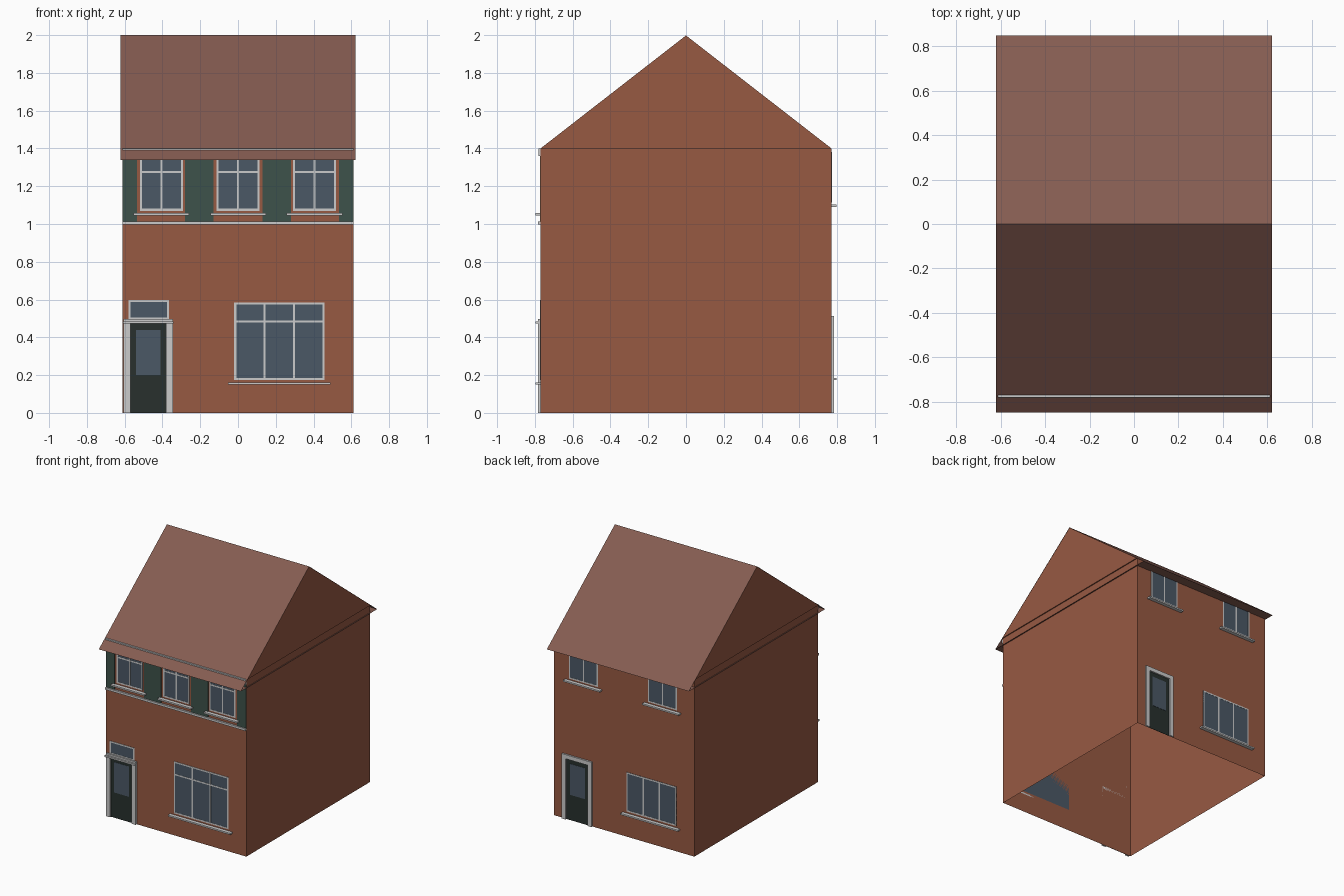
import bpy, bmesh

if "Cube" in bpy.data.objects:
    bpy.data.objects.remove(bpy.data.objects["Cube"])

W, D, EAVE, RIDGE = 0.612, 0.77, 1.40, 2.0
RX, RY = 0.621, 0.85
RZ = RIDGE - (RIDGE - EAVE) / D * RY
FRONT, BACK = -1, 1


def material(name, r, g, b):
    m = bpy.data.materials.new(name)
    m.diffuse_color = (r, g, b, 1)
    m.use_nodes = True
    m.node_tree.nodes["Principled BSDF"].inputs["Base Color"].default_value = m.diffuse_color
    return m


BRICK = material("brick", 0.31, 0.1, 0.055)
TILE = material("roof_tile", 0.235, 0.108, 0.083)
GLASS = material("glass", 0.07, 0.098, 0.133)
GREEN = material("green_cladding", 0.048, 0.084, 0.069)
DOOR = material("door_paint", 0.021, 0.03, 0.027)
TRIM = material("trim", 0.56, 0.56, 0.55)


def finish(name, bm, mat):
    me = bpy.data.meshes.new(name)
    bm.to_mesh(me)
    bm.free()
    me.materials.append(mat)
    ob = bpy.data.objects.new(name, me)
    bpy.context.collection.objects.link(ob)
    return ob


def extrude_x(name, profile, hx, mat, open_ends=False):
    """Closed (y, z) profile extruded from -hx to hx."""
    bm = bmesh.new()
    f = bm.faces.new([bm.verts.new((-hx, y, z)) for y, z in profile])
    ext = bmesh.ops.extrude_face_region(bm, geom=[f])["geom"]
    bmesh.ops.translate(bm, vec=(2 * hx, 0, 0),
                        verts=[v for v in ext if isinstance(v, bmesh.types.BMVert)])
    bmesh.ops.recalc_face_normals(bm, faces=bm.faces)
    if open_ends:  # no floor or ceiling
        bmesh.ops.delete(bm, geom=[f for f in bm.faces if abs(f.normal.z) > 0.9],
                         context="FACES_ONLY")
    return finish(name, bm, mat)


def sheet(name, y0, z0, y1, z1, mat):
    """Single flat sheet across the roof width."""
    bm = bmesh.new()
    bm.faces.new([bm.verts.new(c) for c in
                  ((-RX, y0, z0), (RX, y0, z0), (RX, y1, z1), (-RX, y1, z1))])
    return finish(name, bm, mat)


def panels(name, rects, depth, mat, side):
    """Boxes (x0, x1, z0, z1) standing proud of the front or back wall."""
    bm = bmesh.new()
    for x0, x1, z0, z1 in rects:
        vs = bmesh.ops.create_cube(bm, size=1)["verts"]
        bmesh.ops.scale(bm, vec=(x1 - x0, depth, z1 - z0), verts=vs)
        bmesh.ops.translate(bm, verts=vs, vec=((x0 + x1) / 2, side * (D + depth / 2), (z0 + z1) / 2))
    return finish(name, bm, mat)


def window(name, x0, x1, z0, z1, lights, side, transom=None, sill=None, t=0.011):
    """Glass, frame with mullions, optional transom bar and sill."""
    panels(name + "_glass", [(x0, x1, z0, z1)], 0.0015, GLASS, side)
    bars = [(x0, x1, z0, z0 + t), (x0, x1, z1 - t, z1)]
    for i in range(lights + 1):
        x = x0 + (x1 - x0 - t) * i / lights
        bars.append((x, x + t, z0 + t, z1 - t))
    if transom:
        bars.append((x0 + t, x1 - t, transom - t / 2, transom + t / 2))
    panels(name + "_frame", bars, 0.003, TRIM, side)
    if sill:
        panels(name + "_sill", [(x0 - 0.033, x1 + 0.033, sill - 0.006, sill + 0.006)],
               0.028, TRIM, side)


def door(name, x0, x1, top, side):
    """Leaf with glazed panel and two jambs."""
    j = 0.035
    panels(name + "_leaf", [(x0 + j, x1 - j, 0, top)], 0.002, DOOR, side)
    panels(name + "_pane", [(x0 + j + 0.03, x1 - j - 0.03, 0.2, top - 0.035)], 0.004, GLASS, side)
    panels(name + "_jambs", [(x0, x0 + j, 0, top), (x1 - j, x1, 0, top)], 0.014, TRIM, side)


# Main walls (open underneath), gables, roof slopes and soffit
extrude_x("walls", [(-D, 0), (D, 0), (D, EAVE), (-D, EAVE)], W, BRICK, open_ends=True)
extrude_x("gables", [(-D, EAVE), (D, EAVE), (0, RIDGE - 0.002)], RX - 0.001, BRICK)
sheet("roof_front", -RY, RZ, 0, RIDGE, TILE)
sheet("roof_back", 0, RIDGE, RY, RZ, TILE)
sheet("soffit", RY, RZ, -RY, RZ, TILE)

# Front door with cornice and fanlight
door("front_door", -0.605, -0.345, 0.475, FRONT)
panels("front_door_head", [(-0.605, -0.345, 0.475, 0.497)], 0.014, TRIM, FRONT)
panels("front_door_cornice", [(-0.608, -0.342, 0.472, 0.484)], 0.028, TRIM, FRONT)
window("fanlight", -0.58, -0.365, 0.495, 0.597, 1, FRONT)

# Front ground floor window
window("front_window", -0.02, 0.458, 0.175, 0.585, 3, FRONT, transom=0.483, sill=0.156)

# Front upper floor: green cladding between brick surrounds, band and fascia
edges = [-W, -0.535, -0.28, -0.13, 0.13, 0.28, 0.535, W]
panels("green_cladding", [(a, b, 1.01, 1.36) for a, b in zip(edges[::2], edges[1::2])],
       0.004, GREEN, FRONT)
panels("floor_band", [(-W, W, 0.997, 1.014)], 0.014, TRIM, FRONT)
panels("fascia", [(-W, W, 1.36, 1.40)], 0.012, TRIM, FRONT)
for n, cx in enumerate((-0.406, 0.001, 0.405)):
    window(f"front_upper_window_{n}", cx - 0.114, cx + 0.114, 1.07, 1.37, 2, FRONT,
           transom=1.275, sill=1.052)

# Back door and windows
door("back_door", 0.277, 0.537, 0.48, BACK)
panels("back_door_head", [(0.277, 0.537, 0.48, 0.512)], 0.014, TRIM, BACK)
window("back_window", -0.455, -0.02, 0.2, 0.51, 3, BACK, sill=0.18)
for n, cx in enumerate((-0.335, 0.355)):
    window(f"back_upper_window_{n}", cx - 0.127, cx + 0.127, 1.115, 1.38, 2, BACK, sill=1.097)
